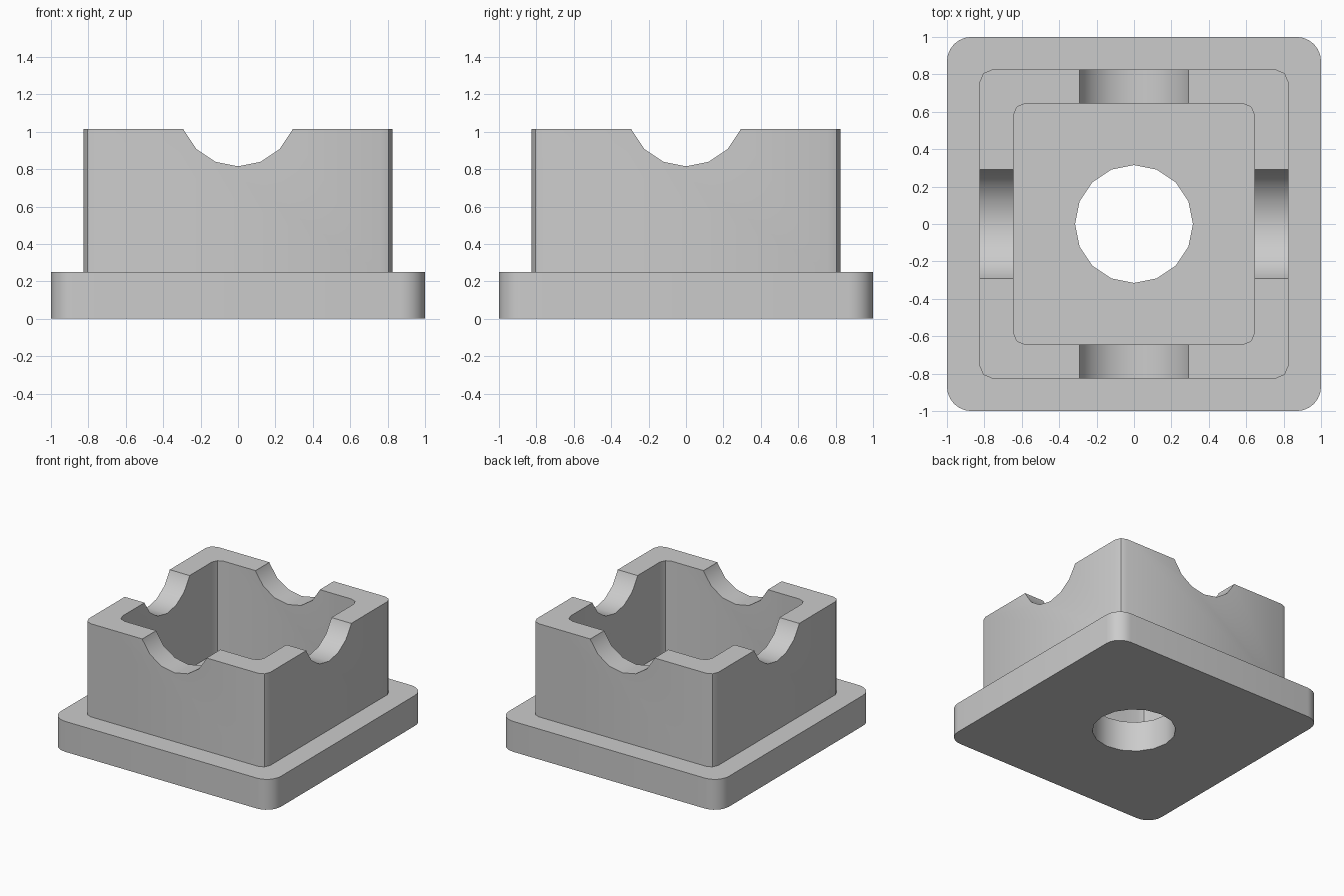
import bpy, bmesh, math

if "Cube" in bpy.data.objects:
    bpy.data.objects.remove(bpy.data.objects["Cube"])

grey = bpy.data.materials.new("plain grey")
grey.diffuse_color = (0.6, 0.6, 0.6, 1)
grey.use_nodes = True
grey.node_tree.nodes["Principled BSDF"].inputs["Base Color"].default_value = grey.diffuse_color


def prism(name, outline, z0, z1):
    """Solid with a flat outline, extruded from z0 to z1."""
    bm = bmesh.new()
    low = [bm.verts.new((x, y, z0)) for x, y in outline]
    high = [bm.verts.new((x, y, z1)) for x, y in outline]
    bm.faces.new(low[::-1])
    bm.faces.new(high)
    n = len(outline)
    for i in range(n):
        j = (i + 1) % n
        bm.faces.new((low[i], low[j], high[j], high[i]))
    mesh = bpy.data.meshes.new(name)
    bm.to_mesh(mesh)
    bm.free()
    mesh.materials.append(grey)
    ob = bpy.data.objects.new(name, mesh)
    bpy.context.collection.objects.link(ob)
    return ob


def rounded_square(half, radius, segments):
    points = []
    for corner in range(4):
        mid = math.radians(45 + 90 * corner)
        cx = math.copysign(half - radius, math.cos(mid))
        cy = math.copysign(half - radius, math.sin(mid))
        for i in range(segments + 1):
            a = math.radians(90 * (corner + i / segments))
            points.append((cx + radius * math.cos(a), cy + radius * math.sin(a)))
    return points


def circle(radius, sides=16):
    return [(radius * math.cos(2 * math.pi * i / sides),
             radius * math.sin(2 * math.pi * i / sides)) for i in range(sides)]


def combine(target, other, operation):
    mod = target.modifiers.new(other.name, 'BOOLEAN')
    mod.operation = operation
    mod.solver = 'EXACT'
    mod.object = other
    bpy.context.view_layer.objects.active = target
    bpy.ops.object.modifier_apply(modifier=mod.name)
    bpy.data.objects.remove(other)


# flanged base plate and the square housing on it
body = prism("socket_housing", rounded_square(1.0, 0.13, 6), 0, 0.25)
combine(body, prism("housing_block", rounded_square(0.825, 0.065, 2), 0.1, 1.015), 'UNION')

# open cavity and the round hole through the floor
combine(body, prism("cavity", rounded_square(0.645, 0.065, 2), 0.25, 1.3), 'DIFFERENCE')
combine(body, prism("floor_hole", circle(0.315), -0.2, 0.5), 'DIFFERENCE')

# round notches across the rim in both directions
for name, turn in (("notch_front_back", (math.pi / 2, 0, 0)),
                   ("notch_sides", (math.pi / 2, 0, math.pi / 2))):
    notch = prism(name, circle(0.315), -1.2, 1.2)
    notch.location.z = 1.13
    notch.rotation_euler = turn
    bpy.context.view_layer.update()
    combine(body, notch, 'DIFFERENCE')

# smooth curves, crisp edges
bpy.ops.object.select_all(action='DESELECT')
body.select_set(True)
bpy.context.view_layer.objects.active = body
bpy.ops.object.shade_smooth_by_angle(angle=math.radians(30))
